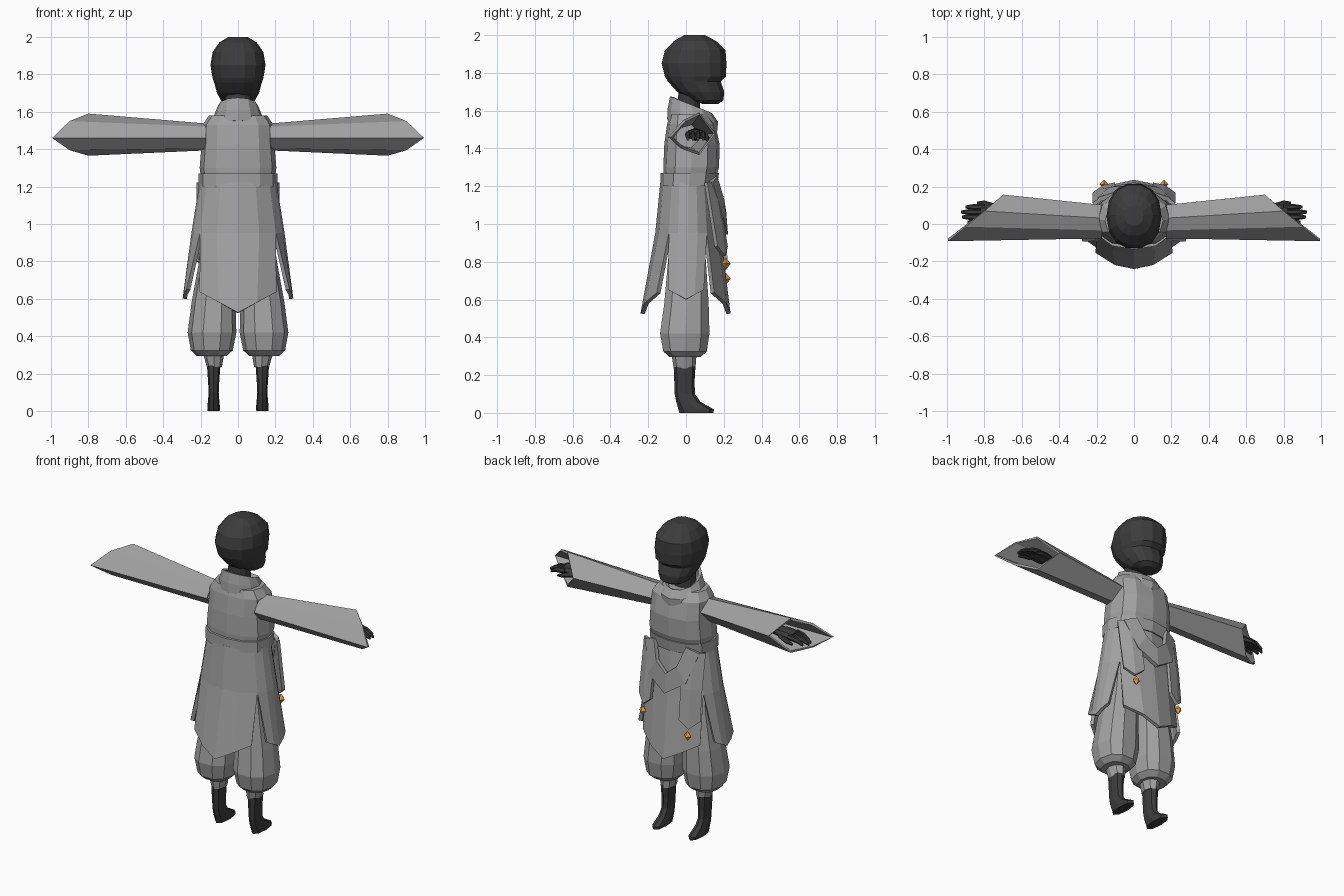
import bpy, bmesh
from math import sin, cos, pi, radians
from mathutils import Vector

cube = bpy.data.objects.get("Cube")
if cube:
    bpy.data.objects.remove(cube, do_unlink=True)


def material(name, rgb):
    m = bpy.data.materials.new(name)
    m.use_nodes = True
    m.diffuse_color = (*rgb, 1)
    m.node_tree.nodes["Principled BSDF"].inputs["Base Color"].default_value = (*rgb, 1)
    return m


GREY = material("grey_cloth", (0.36, 0.36, 0.36))
DARK = material("dark_grey", (0.045, 0.045, 0.045))
GOLD = material("gold", (0.75, 0.36, 0.06))


def finish(name, bm, mat, thick=0):
    bmesh.ops.remove_doubles(bm, verts=bm.verts[:], dist=0.0005)
    bmesh.ops.recalc_face_normals(bm, faces=bm.faces[:])
    me = bpy.data.meshes.new(name)
    bm.to_mesh(me)
    bm.free()
    me.materials.append(mat)
    ob = bpy.data.objects.new(name, me)
    bpy.context.collection.objects.link(ob)
    if thick:
        mod = ob.modifiers.new("thickness", 'SOLIDIFY')
        mod.thickness, mod.offset = thick, 0
    return ob


def add_grid(bm, rows, closed=False):
    """Skin equal-length rows of points with quads."""
    vs = [[bm.verts.new(p) for p in row] for row in rows]
    n = len(rows[0])
    for a, b in zip(vs, vs[1:]):
        for i in range(n if closed else n - 1):
            j = (i + 1) % n
            bm.faces.new((a[i], a[j], b[j], b[i]))
    return vs


def loft(name, rings, mat, thick=0):
    """Closed loft with end caps, or an open thick tube."""
    bm = bmesh.new()
    vs = add_grid(bm, rings, True)
    if not thick:
        bm.faces.new(vs[0])
        bm.faces.new(vs[-1])
    return finish(name, bm, mat, thick)


def sheet(name, rows, mat, thick):
    bm = bmesh.new()
    add_grid(bm, rows)
    return finish(name, bm, mat, thick)


def power(v, p):
    return abs(v) ** p * (1 if v >= 0 else -1)


def ring(z, rx, y0, y1, cx=0, n=12, p=1.0, tilt=0):
    """Horizontal oval; p below 1 makes it boxier, tilt slopes it along y."""
    pts = []
    for i in range(n):
        a = 2 * pi * i / n
        y = (y0 + y1) / 2 + (y1 - y0) / 2 * power(sin(a), p)
        pts.append(Vector((cx + rx * power(cos(a), p), y, z + tilt * y)))
    return pts


def xring(x, y, z, ry, rz, n=6):
    """Oval across the x axis, for hands and fingers."""
    return [Vector((x, y + ry * cos(2 * pi * i / n), z + rz * sin(2 * pi * i / n)))
            for i in range(n)]


# Head, covered by a mask, and neck
loft("head", [ring(z, rx, y0, y1, n=14, p=0.9) for z, rx, y0, y1 in (
    (1.635, 0.05, 0.09, 0.17), (1.655, 0.088, 0.02, 0.2), (1.70, 0.112, -0.05, 0.205),
    (1.755, 0.127, -0.1, 0.187), (1.78, 0.136, -0.115, 0.215), (1.85, 0.147, -0.133, 0.218),
    (1.92, 0.135, -0.115, 0.213), (1.97, 0.1, -0.065, 0.16), (2.0, 0.05, -0.01, 0.1))], DARK)
loft("neck", [ring(1.5, 0.07, -0.05, 0.08), ring(1.7, 0.07, -0.04, 0.07)], DARK)

# Torso, collar and belt
loft("torso", [ring(z, rx, y0, y1, p=0.8) for z, rx, y0, y1 in (
    (1.19, 0.19, -0.115, 0.14), (1.3, 0.205, -0.12, 0.175), (1.42, 0.195, -0.115, 0.178),
    (1.53, 0.19, -0.1, 0.155), (1.58, 0.155, -0.085, 0.12))], GREY)
loft("collar", [ring(1.53, 0.13, -0.09, 0.155, tilt=-0.25),
                ring(1.585, 0.12, -0.087, 0.16, tilt=-0.3),
                ring(1.64, 0.098, -0.075, 0.13, tilt=-0.45)], GREY, 0.02)
loft("belt", [ring(1.2, 0.21, -0.135, 0.165, p=0.85),
              ring(1.27, 0.21, -0.135, 0.175, p=0.85)], GREY)

# Skirt: four flaps joined above the slits
bm = bmesh.new()
for turn, half, out, bulge, width, tip, rise in (
        (0, 35, 0.285, 0.02, 0.09, 0.60, 0.05), (180, 35, 0.285, 0.02, 0.09, 0.60, 0.05),
        (90, 55, 0.225, 0.085, 0.2, 0.525, 0.11), (-90, 55, 0.23, 0.085, 0.2, 0.525, 0.11)):
    c, s = cos(radians(turn)), sin(radians(turn))
    rows = [[], [], []]
    for u in (-1, -0.5, 0, 0.5, 1):
        a = radians(turn + u * half)
        rows[0].append((0.195 * cos(a), 0.01 + 0.135 * sin(a), 1.22))
        rows[1].append((0.238 * cos(a), 0.01 + 0.162 * sin(a), 0.95))
        r, t = out - bulge * u * u, width * u
        rows[2].append((c * r - s * t, s * r + c * t, tip + rise * abs(u)))
    add_grid(bm, rows)
finish("skirt", bm, GREY, 0.022)

# Looped sash below the belt
inner = ((0.11, 0.155, 1.25), (0.07, 0.19, 1.13), (0, 0.2, 1.07))
outer = ((0.19, 0.13, 1.22), (0.13, 0.185, 1.03), (0, 0.21, 0.945))


def mirrored(points):
    return list(points) + [(-x, y, z) for x, y, z in reversed(points[:-1])]


sheet("sash", [mirrored(inner), mirrored(outer)], GREY, 0.025)

for side, s, low in (("left", 1, 0.83), ("right", -1, 0.75)):
    # Hanging tab with its gold bead
    sheet(side + "_tab", [[(s * x, y + dy, z + dz) for x, dy, dz in
                           ((0.1, 0.012, 0.05 * k), (0.16, 0, 0), (0.215, -0.04, 0.05 * k))]
                          for y, z, k in ((0.145, 1.22, 0), (0.18, 1.0, 0), (0.2, low, 1))],
          GREY, 0.02)
    bm = bmesh.new()
    bmesh.ops.create_icosphere(bm, subdivisions=1, radius=0.02)
    bm.clear()
    gz = low - 0.04
    add_grid(bm, [ring(gz + dz, r, 0.212 - r, 0.212 + r, s * 0.16, 4)
                  for dz, r in ((-0.03, 0.001), (0, 0.025), (0.03, 0.001))], True)
    finish(side + "_bead", bm, GOLD)

    # Sleeve: six-sided, with a slanted open cuff
    start = ((-0.07, 1.46), (-0.03, 1.515), (0.03, 1.53), (0.095, 1.47), (0.03, 1.4), (-0.03, 1.41))
    cuff = ((-0.085, 1.46), (-0.01, 1.545), (0.07, 1.583), (0.15, 1.48), (0.07, 1.372), (-0.01, 1.4))
    loft(side + "_sleeve", [[(s * 0.17, y, z) for y, z in start],
                            [(s * (0.7 + 1.25 * (0.15 - y)), y, z) for y, z in cuff]],
         GREY, 0.014)

    # Forearm, hand, fingers and thumb
    loft(side + "_hand", [xring(s * x, 0.05, 1.475, ry, rz, 8) for x, ry, rz in (
        (0.4, 0.035, 0.035), (0.68, 0.03, 0.028), (0.74, 0.052, 0.03), (0.82, 0.05, 0.025))], DARK)
    for i, reach in enumerate((0.89, 0.92, 0.925, 0.9)):
        y = 0.01 + 0.027 * i
        loft(side + "_finger_%d" % (i + 1),
             [xring(s * 0.8, y, 1.475, 0.016, 0.018), xring(s * (reach - 0.04), y, 1.468, 0.015, 0.016),
              xring(s * reach, y, 1.45, 0.008, 0.009)], DARK)
    loft(side + "_thumb", [xring(s * 0.73, 0.085, 1.468, 0.02, 0.018),
                           xring(s * 0.8, 0.112, 1.455, 0.014, 0.015),
                           xring(s * 0.84, 0.112, 1.445, 0.007, 0.008)], DARK)

    # Baggy trouser leg, gathered ankle and boot
    loft(side + "_trouser", [ring(z, rx, y0, y1, s * cx, 10, 0.85) for z, cx, rx, y0, y1 in (
        (0.295, 0.14, 0.08, -0.09, 0.08), (0.325, 0.14, 0.112, -0.125, 0.115),
        (0.42, 0.139, 0.13, -0.143, 0.13), (0.58, 0.13, 0.118, -0.12, 0.125),
        (0.8, 0.108, 0.1, -0.1, 0.11), (1.0, 0.09, 0.09, -0.08, 0.09))], GREY)
    loft(side + "_ankle", [ring(0.235, 0.04, -0.065, 0.05, s * 0.126, 8),
                           ring(0.3, 0.055, -0.075, 0.055, s * 0.13, 8)], GREY)
    loft(side + "_boot", [ring(z, rx, y0, y1, s * 0.13, 8, 0.85) for z, rx, y0, y1 in (
        (0, 0.032, -0.035, 0.145), (0.018, 0.034, -0.04, 0.148), (0.06, 0.03, -0.052, 0.075),
        (0.1, 0.027, -0.06, 0.048), (0.16, 0.03, -0.062, 0.045), (0.245, 0.036, -0.064, 0.05))], DARK)
